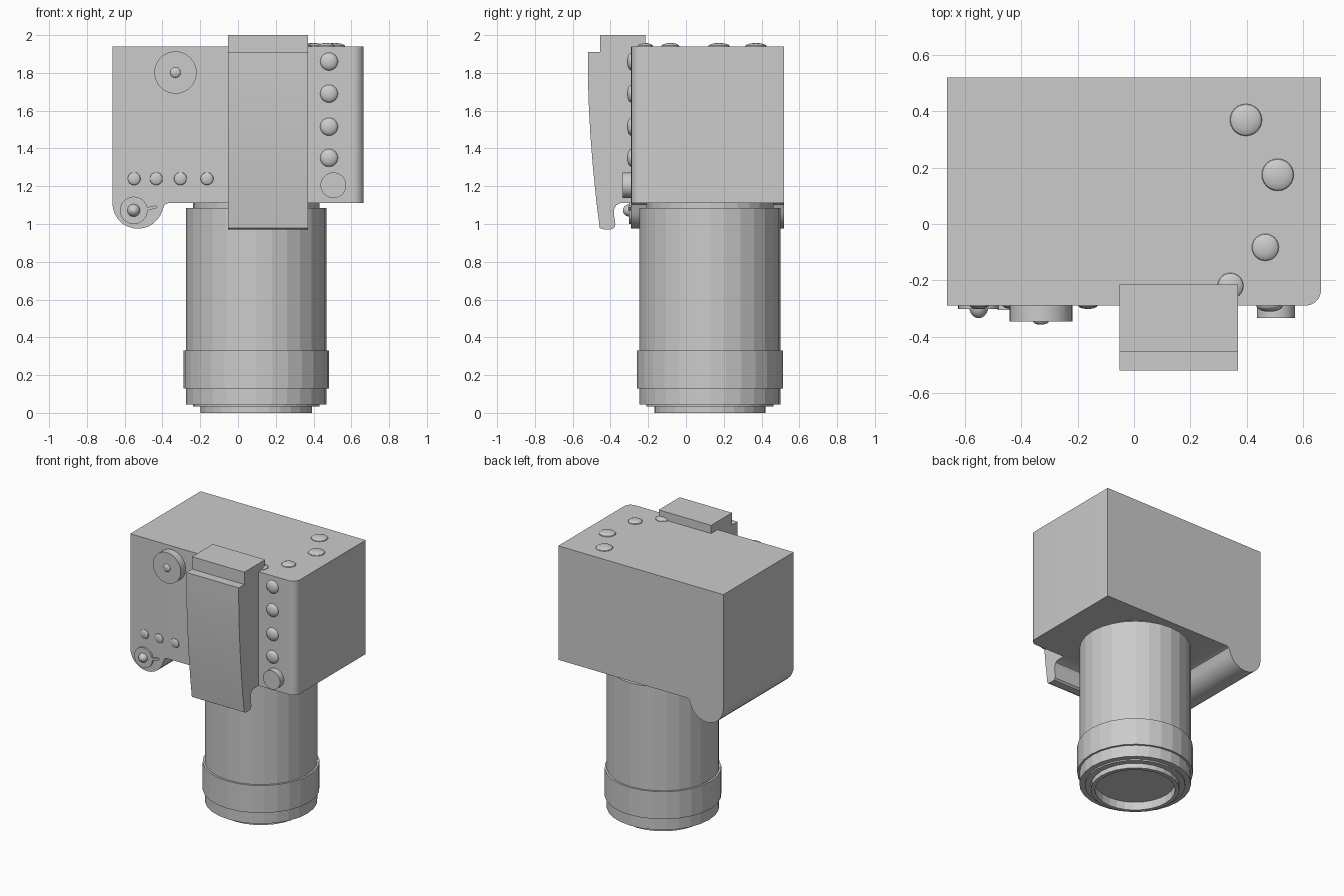
import bpy, bmesh, math
from mathutils import Matrix, Vector

if "Cube" in bpy.data.objects:
    bpy.data.objects.remove(bpy.data.objects["Cube"])

FRONT = -0.29   # y of the body's control face
TOP = 1.94      # z of the body's upper face


def finish(name, bm, angle=30):
    bmesh.ops.recalc_face_normals(bm, faces=bm.faces)
    mesh = bpy.data.meshes.new(name)
    bm.to_mesh(mesh)
    bm.free()
    ob = bpy.data.objects.new(name, mesh)
    bpy.context.collection.objects.link(ob)
    if angle:
        bpy.ops.object.select_all(action='DESELECT')
        bpy.context.view_layer.objects.active = ob
        ob.select_set(True)
        bpy.ops.object.shade_smooth_by_angle(angle=math.radians(angle))
    return ob


def extrude(bm, points, offset):
    face = bm.faces.new([bm.verts.new(p) for p in points])
    new = bmesh.ops.extrude_face_region(bm, geom=[face])["geom"]
    bmesh.ops.translate(bm, vec=offset,
                        verts=[v for v in new if isinstance(v, bmesh.types.BMVert)])


def lathe(name, profile, place, steps=24, angle=30):
    # Spin (radius, height) pairs round z, then place the result
    bm = bmesh.new()
    vs = [bm.verts.new((r, 0, z)) for r, z in profile]
    edges = [bm.edges.new(pair) for pair in zip(vs, vs[1:])]
    bmesh.ops.spin(bm, geom=vs + edges, cent=(0, 0, 0), axis=(0, 0, 1),
                   angle=math.tau, steps=steps)
    bmesh.ops.remove_doubles(bm, verts=bm.verts, dist=1e-5)
    bm.transform(place)
    return finish(name, bm, angle)


def on_front(x, z):
    return Matrix.Translation((x, FRONT, z)) @ Matrix.Rotation(math.pi / 2, 4, 'X')


def on_top(x, y):
    return Matrix.Translation((x, y, TOP))


def dome(name, r, h, place):
    arc = [(r, -0.01)] + [(r * math.cos(a * math.pi / 10), h * math.sin(a * math.pi / 10))
                          for a in range(5)] + [(0, h)]
    lathe(name, arc, place)


def disc(name, r, h, place):
    lathe(name, [(0, -0.01), (r, -0.01), (r, h), (0, h)], place, 32)


# Body: box outline with the round grip lobe on its lower left
lobe = [(-0.53 + 0.135 * math.cos(a), 1.11 + 0.135 * math.sin(a))
        for a in [math.pi + math.pi * i / 14 for i in range(14)]]
outline = [(-0.665, TOP)] + lobe + [(-0.396, 1.085), (-0.388, 1.103), (-0.37, 1.11),
                                    (0.665, 1.11), (0.665, TOP)]
bm = bmesh.new()
extrude(bm, [(x, FRONT, z) for x, z in outline], (0, 0.81, 0))
corner = [e for e in bm.edges if all(v.co.x > 0.66 and v.co.y < 0 for v in e.verts)]
bmesh.ops.bevel(bm, geom=corner, offset=0.055, segments=6, affect='EDGES', profile=0.5)
finish("body", bm)

# Finder housing: side profile with a bowed face and hooked lower end
side = [(-0.215, 1.93), (-0.215, 2.0), (-0.455, 2.0), (-0.455, 1.91), (-0.52, 1.91),
        (-0.52, 1.80), (-0.516, 1.65), (-0.507, 1.48), (-0.493, 1.30), (-0.475, 1.12),
        (-0.457, 0.98), (-0.445, 0.973), (-0.415, 0.97), (-0.39, 0.973), (-0.377, 0.985),
        (-0.374, 1.0), (-0.382, 1.05), (-0.38, 1.08), (-0.37, 1.10), (-0.35, 1.11),
        (-0.285, 1.11), (-0.285, 1.93)]
bm = bmesh.new()
extrude(bm, [(-0.052, y, z) for y, z in side], (0.422, 0, 0))
finish("finder_housing", bm)

# Lens barrel, grip ring and recessed glass, facing down
axis = Matrix.Translation((0.097, 0.127, 0))
lathe("lens_barrel", [(0, 1.12), (0.335, 1.12), (0.335, 1.085), (0.372, 1.085),
                      (0.372, 0.33), (0.386, 0.33), (0.386, 0.13), (0.372, 0.13),
                      (0.372, 0.045), (0.335, 0.045), (0.335, 0.035), (0.295, 0.035),
                      (0.295, 0), (0.268, 0), (0.268, 0.06), (0, 0.06)], axis, 28, 10)

# Buttons down the right of the control face
for z in (1.86, 1.69, 1.515, 1.35):
    dome("side_button", 0.047, 0.022, on_front(0.482, z))
disc("round_knob", 0.068, 0.045, on_front(0.505, 1.205))

# Row of small buttons at the lower left
for x in (-0.55, -0.433, -0.305, -0.164):
    dome("small_button", 0.034, 0.012, on_front(x, 1.24))

# Mode dial with a small hub
disc("dial", 0.112, 0.056, on_front(-0.331, 1.802))
dome("dial_hub", 0.028, 0.012, on_front(-0.331, 1.802) @ Matrix.Translation((0, 0, 0.056)))

# Power switch: collar, lever and centre button
disc("switch_collar", 0.073, 0.012, on_front(-0.552, 1.072))
dome("switch_button", 0.035, 0.045, on_front(-0.552, 1.072))
bm = bmesh.new()
extrude(bm, [(-0.485, FRONT - 0.015, 1.07), (-0.435, FRONT - 0.015, 1.083),
             (-0.426, FRONT - 0.015, 1.091), (-0.435, FRONT - 0.015, 1.098),
             (-0.485, FRONT - 0.015, 1.088)], (0, 0.02, 0))
finish("switch_lever", bm)

# Domed buttons on the upper face
for x, y, r in ((0.398, 0.37, 0.057), (0.511, 0.175, 0.057),
                (0.467, -0.083, 0.048), (0.343, -0.22, 0.046)):
    dome("top_button", r, 0.018, on_top(x, y))
